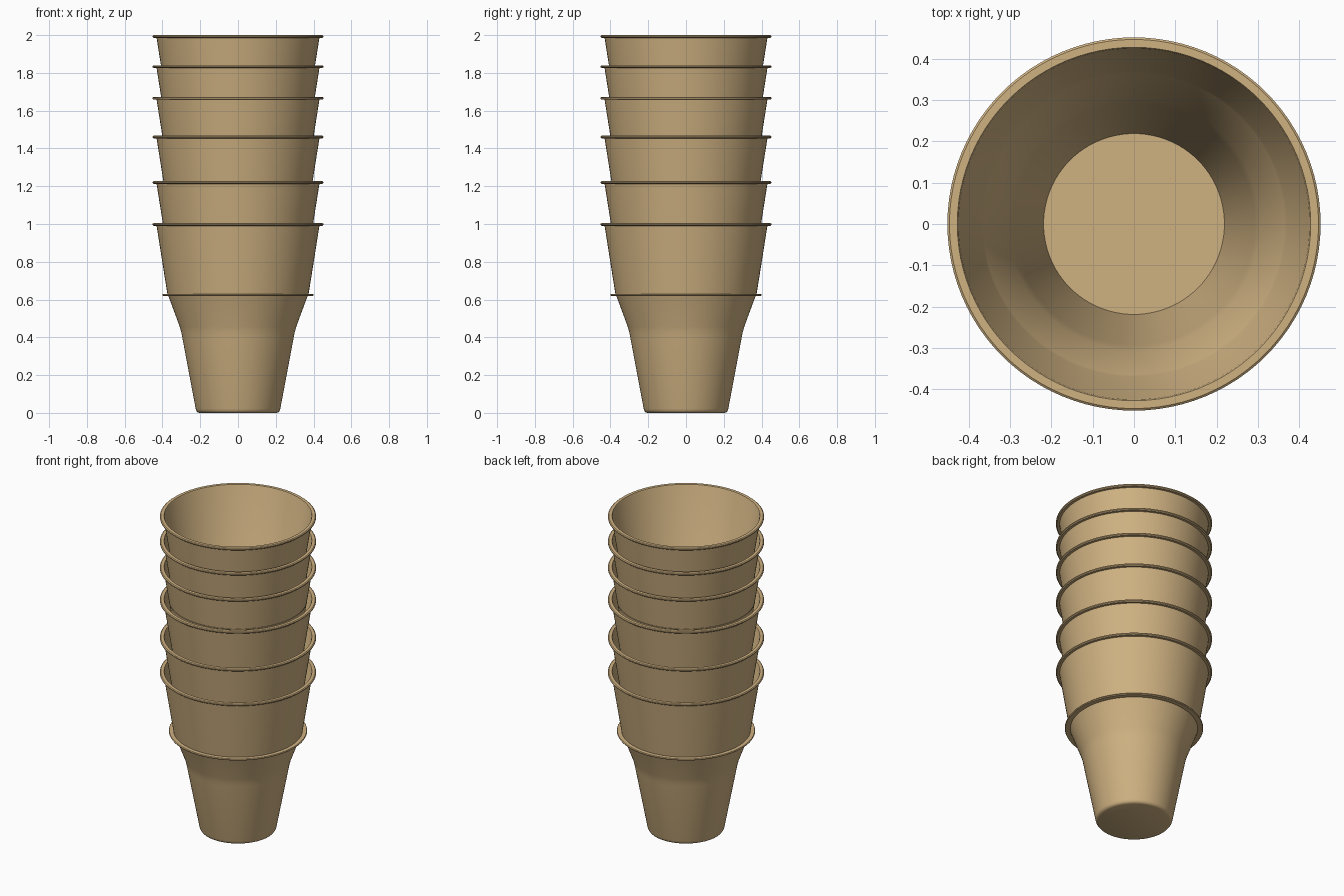
import bpy, bmesh
from math import sin, cos, pi

if "Cube" in bpy.data.objects:
    bpy.data.objects.remove(bpy.data.objects["Cube"])

SEGMENTS = 96

# Closed wall section (radius, height): outside going up, then inside going down
PROFILE = [
    (0.0, 0.0), (0.205, 0.0), (0.215, 0.004), (0.221, 0.012), (0.224, 0.022),
    (0.296, 0.405), (0.301, 0.430), (0.309, 0.458), (0.369, 0.620),
    # stacking ring
    (0.398, 0.620), (0.401, 0.625), (0.398, 0.630), (0.374, 0.630),
    # upper wall and rolled rim
    (0.431, 0.990), (0.446, 0.990), (0.452, 0.995), (0.452, 1.001),
    (0.447, 1.005), (0.428, 1.005),
    # inside
    (0.425, 0.999), (0.370, 0.630), (0.365, 0.622), (0.305, 0.460),
    (0.297, 0.431), (0.292, 0.406), (0.219, 0.014), (0.0, 0.014),
]


def lathe(name, profile):
    bm = bmesh.new()
    rings = []
    for r, z in profile:
        if r == 0:
            rings.append([bm.verts.new((0, 0, z))] * SEGMENTS)
        else:
            rings.append([bm.verts.new((r * cos(2 * pi * i / SEGMENTS),
                                        r * sin(2 * pi * i / SEGMENTS), z))
                          for i in range(SEGMENTS)])
    for a, b in zip(rings, rings[1:]):
        for i in range(SEGMENTS):
            j = (i + 1) % SEGMENTS
            corners = list(dict.fromkeys((a[i], a[j], b[j], b[i])))
            bm.faces.new(corners)
    bmesh.ops.recalc_face_normals(bm, faces=bm.faces)
    mesh = bpy.data.meshes.new(name)
    bm.to_mesh(mesh)
    bm.free()
    obj = bpy.data.objects.new(name, mesh)
    bpy.context.collection.objects.link(obj)
    return obj


# Tan cup material
tan = bpy.data.materials.new("tan_plastic")
tan.diffuse_color = (0.62, 0.44, 0.22, 1)
tan.use_nodes = True
tan.node_tree.nodes["Principled BSDF"].inputs["Base Color"].default_value = tan.diffuse_color

# Bottom cup
cup = lathe("cup_1", PROFILE)
cup.data.materials.append(tan)
bpy.context.view_layer.objects.active = cup
cup.select_set(True)
bpy.ops.object.shade_smooth_by_angle(angle=0.6)

# Nested cups share the same mesh
for n, z in enumerate((0.222, 0.463, 0.668, 0.835, 0.995), start=2):
    nested = cup.copy()
    nested.name = f"cup_{n}"
    nested.location.z = z
    bpy.context.collection.objects.link(nested)
